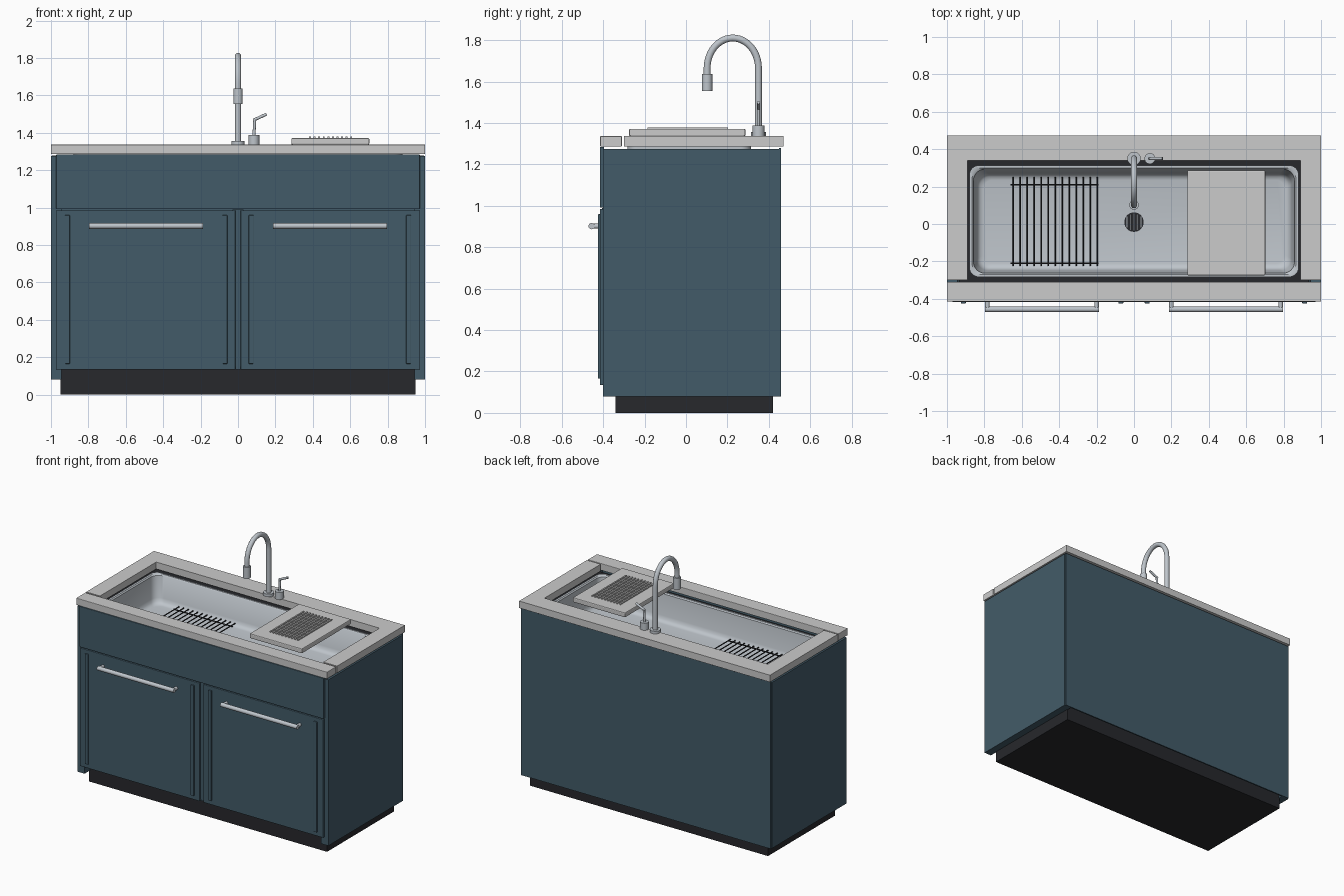
import bpy, bmesh, math
from mathutils import Vector

if "Cube" in bpy.data.objects:
    bpy.data.objects.remove(bpy.data.objects["Cube"])


def material(name, rgb):
    m = bpy.data.materials.new(name)
    m.diffuse_color = (*rgb, 1)
    m.use_nodes = True
    m.node_tree.nodes["Principled BSDF"].inputs["Base Color"].default_value = m.diffuse_color
    return m


BLUE = material("blue_paint", (0.055, 0.105, 0.14))
DARK = material("dark", (0.02, 0.021, 0.025))
STEEL = material("steel", (0.52, 0.56, 0.6))
STONE = material("stone", (0.6, 0.6, 0.59))


def finish(name, bm, mat, smooth=True):
    bmesh.ops.recalc_face_normals(bm, faces=bm.faces)
    me = bpy.data.meshes.new(name)
    bm.to_mesh(me)
    bm.free()
    if smooth:
        me.shade_smooth()
        me.set_sharp_from_angle(angle=math.radians(35))
    me.materials.append(mat)
    ob = bpy.data.objects.new(name, me)
    bpy.context.collection.objects.link(ob)
    return ob


def bevel(ob, width, segments=2):
    b = ob.modifiers.new("bevel", 'BEVEL')
    b.width, b.segments = width, segments
    return ob


def box(name, x, y, z, mat, bev=0):
    bm = bmesh.new()
    bmesh.ops.create_cube(bm, size=1)
    for v in bm.verts:
        v.co = [r[0] + (c + 0.5) * (r[1] - r[0]) for c, r in zip(v.co, (x, y, z))]
    ob = finish(name, bm, mat, False)
    return bevel(ob, bev) if bev else ob


def add_rod(bm, a, b, r, r2=None, seg=24):
    a, b = Vector(a), Vector(b)
    d = b - a
    m = d.to_track_quat('Z', 'Y').to_matrix().to_4x4()
    m.translation = (a + b) / 2
    bmesh.ops.create_cone(bm, cap_ends=True, segments=seg, radius1=r,
                          radius2=r if r2 is None else r2, depth=d.length, matrix=m)


def rods(name, parts, mat, seg=24):
    bm = bmesh.new()
    for p in parts:
        add_rod(bm, *p, seg=seg)
    return finish(name, bm, mat)


def round_rect(hx, y0, y1, r, z, n=8):
    pts = []
    for i, (cx, cy) in enumerate([(hx - r, y1 - r), (r - hx, y1 - r),
                                  (r - hx, y0 + r), (hx - r, y0 + r)]):
        for k in range(n + 1):
            t = math.pi / 2 * (i + k / n)
            pts.append((cx + r * math.cos(t), cy + r * math.sin(t), z))
    return pts


def loft(name, loops, mat, cap=True):
    bm = bmesh.new()
    rings = [[bm.verts.new(p) for p in round_rect(*l)] for l in loops]
    for a, b in zip(rings, rings[1:]):
        for i in range(len(a)):
            j = (i + 1) % len(a)
            bm.faces.new((a[i], a[j], b[j], b[i]))
    if cap:
        bm.faces.new(rings[0])
        bm.faces.new(rings[-1])
    return finish(name, bm, mat)


# Cabinet carcass
box("toe_kick", (-0.948, 0.948), (-0.34, 0.42), (0, 0.135), DARK)
box("cabinet_floor", (-0.94, 0.94), (-0.4, 0.45), (0.135, 0.16), BLUE)
box("back_panel", (-0.995, 0.995), (0.45, 0.46), (0.08, 1.28), BLUE)
box("apron", (-0.972, 0.972), (-0.416, -0.395), (0.992, 1.285), BLUE, 0.003)
box("centre_stile", (-0.03, 0.03), (-0.405, -0.38), (0.15, 0.99), BLUE)
for s, side in ((-1, "left"), (1, "right")):
    def span(a, b):
        return tuple(sorted((s * a, s * b)))
    box(side + "_side_panel", span(0.943, 1.0), (-0.4, 0.45), (0.08, 1.276), BLUE)
    # Doors with upright battens
    box(side + "_door", span(0.014, 0.97), (-0.416, -0.4), (0.135, 0.986), BLUE, 0.003)
    for i, c in enumerate((0.07, 0.912)):
        box(f"{side}_door_batten_{i}", span(c - 0.013, c + 0.013),
            (-0.425, -0.414), (0.165, 0.96), BLUE, 0.003)
    # Bar handles on two posts
    parts = [((s * 0.187, -0.456, 0.902), (s * 0.797, -0.456, 0.902), 0.015)]
    parts += [((s * x, -0.41, 0.902), (s * x, -0.456, 0.902), 0.012) for x in (0.2, 0.784)]
    rods(side + "_handle", parts, STEEL)

# Countertop: front strip and U-shaped slab
box("counter_front", (-1, 1), (-0.415, -0.31), (1.287, 1.337), STONE, 0.003)
outline = [(-1, -0.3), (-0.89, -0.3), (-0.89, 0.34), (0.89, 0.34),
           (0.89, -0.3), (1, -0.3), (1, 0.472), (-1, 0.472)]
bm = bmesh.new()
face = bm.faces.new([bm.verts.new((x, y, 1.287)) for x, y in outline])
ext = bmesh.ops.extrude_face_region(bm, geom=[face])
for v in ext["geom"]:
    if isinstance(v, bmesh.types.BMVert):
        v.co.z = 1.337
finish("counter_slab", bm, STONE, False)

# Sink basin and dark liner around it
loft("sink_liner", [(0.935, -0.32, 0.38, 0.01, 1.272), (0.875, -0.28, 0.31, 0.05, 1.272)], DARK, False)
FLOOR = 1.09
loft("sink_basin", [
    (0.84, -0.25, 0.28, 0.06, FLOOR - 0.02), (0.88, -0.283, 0.313, 0.05, 1.24),
    (0.88, -0.283, 0.313, 0.05, 1.286), (0.865, -0.27, 0.3, 0.05, 1.286),
    (0.858, -0.263, 0.293, 0.06, 1.278), (0.842, -0.248, 0.272, 0.06, FLOOR + 0.04),
    (0.835, -0.241, 0.265, 0.06, FLOOR + 0.018), (0.823, -0.23, 0.253, 0.055, FLOOR + 0.005),
    (0.805, -0.212, 0.235, 0.05, FLOOR)], STEEL)

# Drain with slotted grate
rods("drain", [((0, 0.01, FLOOR - 0.01), (0, 0.01, FLOOR + 0.003), 0.052)], DARK, 32)
rods("drain_grate", [((x * 0.018, 0.01 - w, FLOOR + 0.004), (x * 0.018, 0.01 + w, FLOOR + 0.004), 0.004)
                     for x, w in ((-2, 0.03), (-1, 0.042), (0, 0.046), (1, 0.042), (2, 0.03))], STEEL, 8)

# Wire drying rack in the basin
Z = FLOOR + 0.025
wires = [((-0.645 + i * 0.0373, -0.225, Z), (-0.645 + i * 0.0373, 0.25, Z), 0.004) for i in range(13)]
wires += [((-0.66, y, Z - 0.006), (-0.19, y, Z - 0.006), 0.004) for y in (-0.21, 0.21)]
rods("drying_rack", wires, DARK, 8)

# Ribbed drain board
box("drain_board", (0.285, 0.702), (-0.275, 0.287), (1.337, 1.372), STONE, 0.006)
for i in range(10):
    x = 0.385 + i * 0.0245
    box(f"board_rib_{i}", (x - 0.005, x + 0.005), (-0.185, 0.203), (1.366, 1.379), STONE)

# Gooseneck faucet swept along a curve
cu = bpy.data.curves.new("faucet_spout", 'CURVE')
cu.dimensions = '3D'
cu.bevel_depth, cu.bevel_resolution, cu.use_fill_caps = 0.017, 5, True
path = [(0, 0.35, 1.337), (0, 0.35, 1.5)]
for k in range(25):
    t = math.pi * k / 24
    path.append((0, 0.226 + 0.124 * math.cos(t), 1.665 + 0.146 * math.sin(t)))
path.append((0, 0.102, 1.62))
sp = cu.splines.new('POLY')
sp.points.add(len(path) - 1)
for p, c in zip(sp.points, path):
    p.co = (*c, 1)
sp.use_smooth = True
cu.materials.append(STEEL)
bpy.context.collection.objects.link(bpy.data.objects.new("faucet_spout", cu))
rods("faucet_base", [((0, 0.35, 1.335), (0, 0.35, 1.356), 0.036)], STEEL, 32)
rods("faucet_head", [((0, 0.102, 1.555), (0, 0.102, 1.638), 0.025)], STEEL, 32)

# Lever beside the faucet
rods("faucet_lever", [((0.085, 0.35, 1.335), (0.085, 0.35, 1.388), 0.029),
                      ((0.085, 0.35, 1.385), (0.09, 0.35, 1.475), 0.008),
                      ((0.083, 0.35, 1.468), (0.153, 0.35, 1.5), 0.008)], STEEL)
